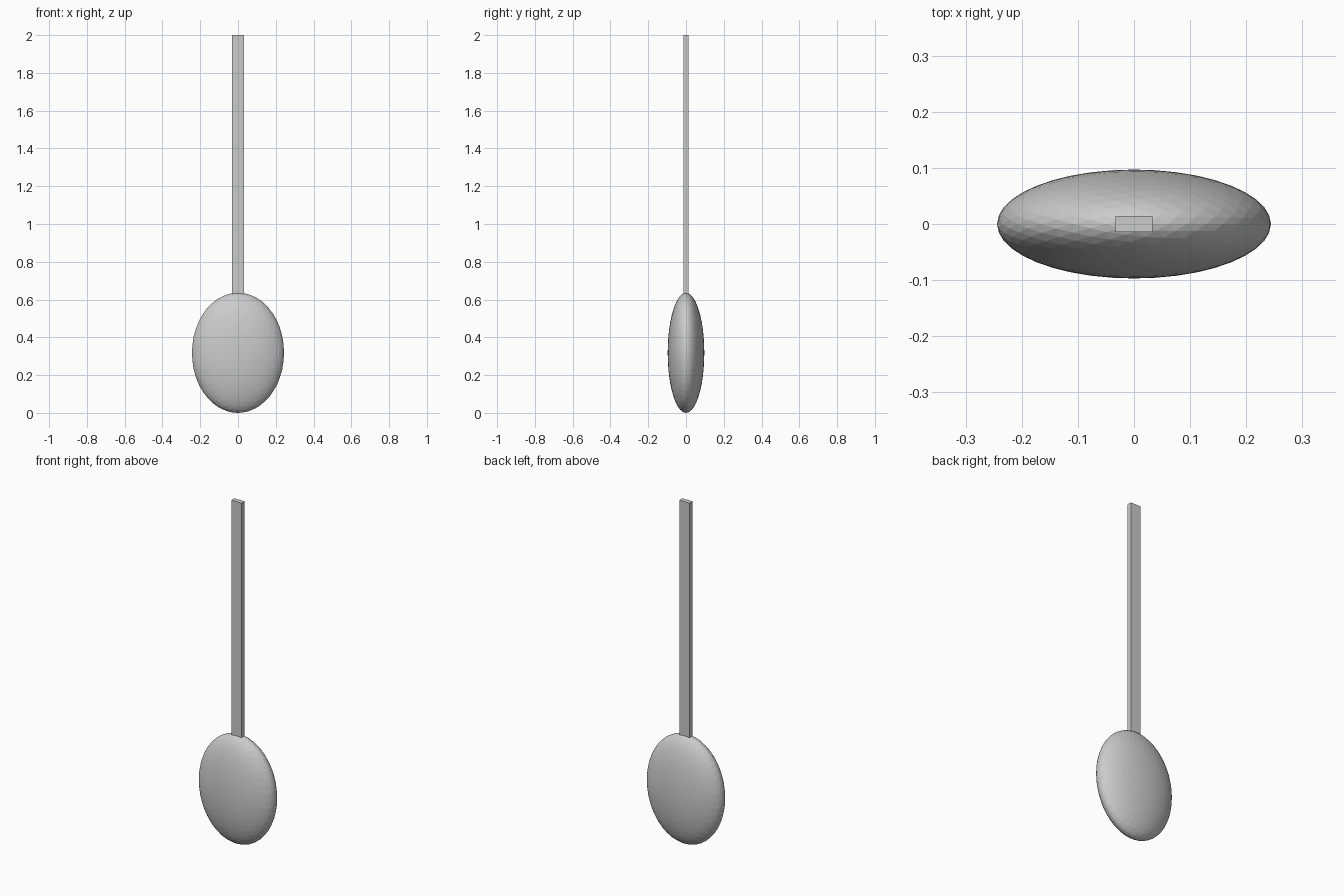
import bpy

if "Cube" in bpy.data.objects:
    bpy.data.objects.remove(bpy.data.objects["Cube"])

# Flattened oval bowl of the spoon
bpy.ops.mesh.primitive_ico_sphere_add(subdivisions=4, radius=1, location=(0, 0, 0.318))
bowl = bpy.context.object
bowl.name = "bowl"
bowl.scale = (0.244, 0.097, 0.318)
bpy.ops.object.transform_apply(location=False, rotation=False, scale=True)

# Long straight handle, slightly sunk into the bowl
bottom, top = 0.62, 2.0
bpy.ops.mesh.primitive_cube_add(size=1, location=(0, 0, (bottom + top) / 2))
handle = bpy.context.object
handle.name = "handle"
handle.scale = (0.066, 0.028, top - bottom)
bpy.ops.object.transform_apply(location=False, rotation=False, scale=True)
